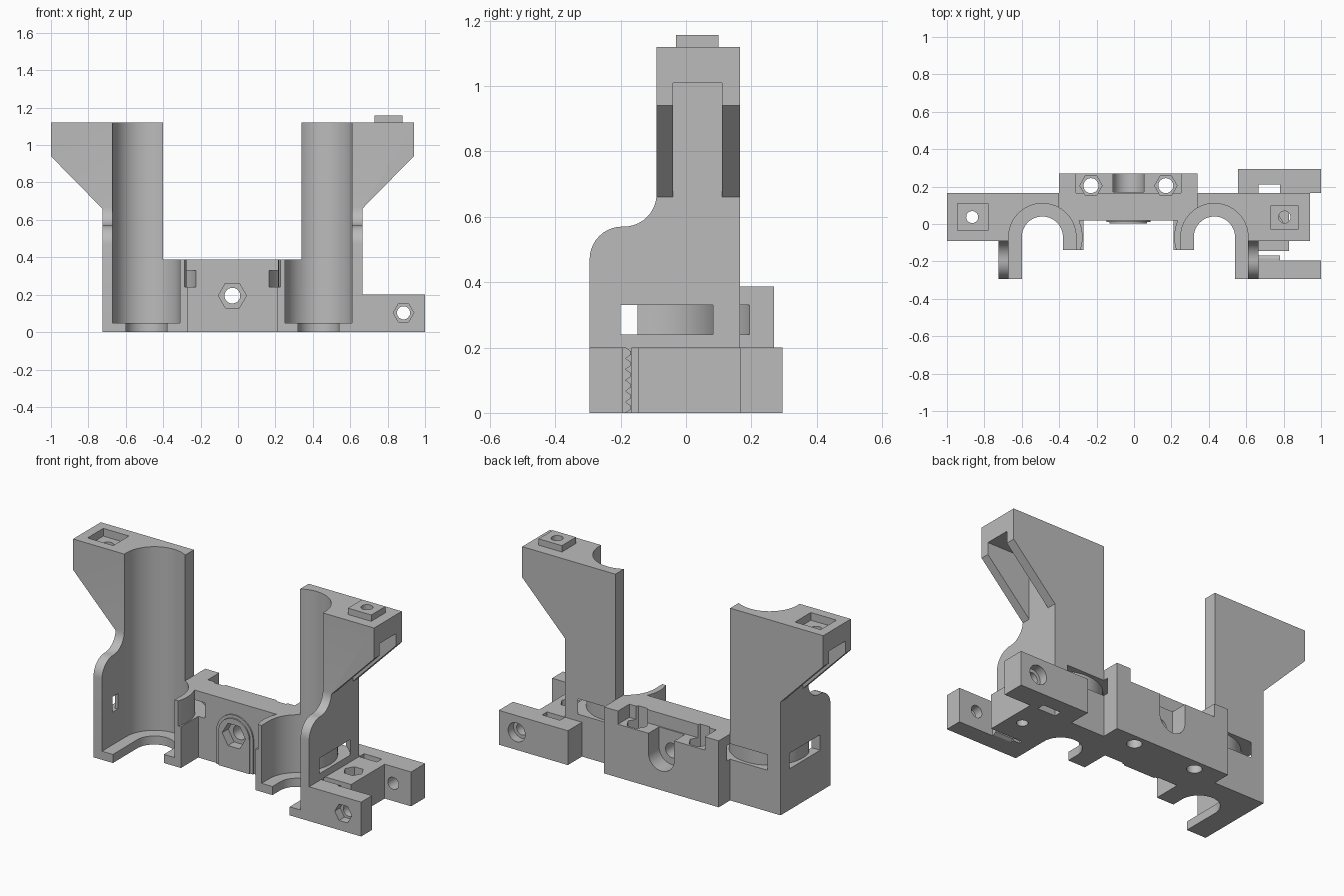
import bpy, bmesh, math
from mathutils import Vector

if "Cube" in bpy.data.objects:
    bpy.data.objects.remove(bpy.data.objects["Cube"])

grey = bpy.data.materials.new("plain grey")
grey.use_nodes = True
grey.diffuse_color = (0.5, 0.5, 0.5, 1)
grey.node_tree.nodes["Principled BSDF"].inputs["Base Color"].default_value = (0.5, 0.5, 0.5, 1)

MID = -0.03          # mirror line of the twin brackets
ROD, ROD_Y = 0.46, -0.07   # rod channel centre


def prism(name, pts, axis, lo, hi):
    """Extrude a 2D outline along an axis."""
    order = {"x": lambda a, b, c: (c, a, b), "y": lambda a, b, c: (a, c, b),
             "z": lambda a, b, c: (a, b, c)}[axis]
    bm = bmesh.new()
    face = bm.faces.new([bm.verts.new(order(a, b, lo)) for a, b in pts])
    new = bmesh.ops.extrude_face_region(bm, geom=[face])["geom"]
    move = Vector(order(0, 0, hi - lo))
    bmesh.ops.translate(bm, vec=move, verts=[v for v in new if isinstance(v, bmesh.types.BMVert)])
    bmesh.ops.recalc_face_normals(bm, faces=bm.faces)
    mesh = bpy.data.meshes.new(name)
    bm.to_mesh(mesh)
    bm.free()
    mesh.materials.append(grey)
    ob = bpy.data.objects.new(name, mesh)
    bpy.context.scene.collection.objects.link(ob)
    return ob


def box(name, x0, x1, y0, y1, z0, z1):
    return prism(name, [(x0, y0), (x1, y0), (x1, y1), (x0, y1)], "z", z0, z1)


def arc(a, b, r, start, end, n):
    steps = [math.radians(start + (end - start) * i / n) for i in range(n + 1)]
    return [(a + r * math.cos(t), b + r * math.sin(t)) for t in steps]


def rod(name, a, b, r, axis, lo, hi, n=32):
    return prism(name, arc(a, b, r, 0, 360, n)[:-1], axis, lo, hi)


def combine(target, tool, op="DIFFERENCE"):
    mod = target.modifiers.new("bool", "BOOLEAN")
    mod.operation, mod.object, mod.solver = op, tool, "EXACT"
    bpy.context.view_layer.objects.active = target
    bpy.ops.object.modifier_apply(modifier=mod.name)
    bpy.data.objects.remove(tool)


def cut(target, *tools):
    for t in tools:
        combine(target, t)


def add(target, *tools):
    for t in tools:
        combine(target, t, "UNION")


def side_box(s, u0, u1, *yz):
    a, b = sorted((MID + s * u0, MID + s * u1))
    return box("tool", a, b, *yz)


def u_slot(cx, r, z0, z1):
    return prism("tool", arc(cx, ROD_Y, r, 0, 180, 32) + [(cx - r, -0.5), (cx + r, -0.5)], "z", z0, z1)


# Centre body with lowered rear shelf
frame = box("bracket_frame", MID - 0.37, MID + 0.37, 0.02, 0.27, 0, 0.387)
cut(frame, box("tool", MID - 0.28, MID + 0.28, 0.165, 0.4, 0.31, 0.6))

# Twin rod brackets
shoulder = ([(-0.295, 0)] + arc(-0.195, 0.47, 0.1, 180, 90, 10)
            + arc(-0.19, 0.67, 0.1, 270, 360, 10) + [(0, 0.67), (0, 0)])
for s in (1, -1):
    outline = [(0.37, 0.1), (0.37, 1.12), (0.97, 1.12), (0.97, 0.94), (0.695, 0.66), (0.695, 0.1)]
    tower = prism("tower", [(MID + s * u, z) for u, z in outline], "y", -0.09, 0.165)
    a, b = sorted((MID + s * 0.638, MID + s * 0.695))
    lip = rod("lip", MID + s * ROD, ROD_Y, 0.215, "z", 0.2, 0.387, 48)
    cut(lip, box("tool", -2, 2, -1, -0.14, 0, 1))
    add(frame, tower,
        side_box(s, 0.24, 0.695, -0.09, 0.165, 0, 0.24),
        side_box(s, 0.24, 0.4, -0.14, 0, 0, 0.24),
        side_box(s, 0.57, 0.695, -0.295, 0, 0, 0.1),
        prism("tool", shoulder, "x", a, b), lip)

# Right clamp block and rear arm
add(frame, box("tool", 0.6, 0.83, -0.145, 0.18, 0, 0.2),
    box("tool", 0.555, 1, 0.165, 0.295, 0, 0.2),
    box("tool", 0.63, 1, -0.295, -0.195, 0, 0.2))
cut(frame, box("tool", 0.665, 0.78, 0.165, 0.21, -1, 0.3),
    box("tool", 0.625, 0.9, -0.165, -0.145, -1, 0.2))

for s in (1, -1):
    cx = MID + s * ROD
    # Rod channel with a narrower ledge at the foot
    cut(frame, u_slot(cx, 0.18, 0.05, 2), u_slot(cx, 0.11, -1, 0.1))
    # Strap groove around the channel
    ring = rod("ring", cx, ROD_Y, 0.28, "z", 0.24, 0.33, 64)
    cut(ring, rod("tool", cx, ROD_Y, 0.215, "z", 0, 1, 64), box("tool", -2, 2, -1, -0.15, 0, 1))
    cut(frame, ring, side_box(s, 0.6, 0.75, -0.2, -0.149, 0.24, 0.33))
    # Hollow under the overhang
    cut(frame, side_box(s, 0.695, 1.2, -0.04, 0.11, 0.5, 1.01))
    # Vertical screw holes with nut seats in the shelf
    cut(frame, rod("tool", MID + s * 0.2, 0.205, 0.04, "z", -1, 1),
        rod("tool", MID + s * 0.2, 0.205, 0.06, "z", 0.22, 1, 6))

# Left top socket and right top peg
cut(frame, box("tool", -0.945, -0.78, -0.035, 0.11, 1.075, 2),
    rod("tool", -0.865, 0.037, 0.032, "z", 0.9, 2))
add(frame, box("tool", 0.73, 0.88, -0.03, 0.1, 1.1, 1.157))
cut(frame, rod("tool", 0.805, 0.037, 0.032, "z", 0.9, 2))

# Arched front boss
for half, front in ((0.118, 0.012), (0.1, 0.004)):
    arch = arc(MID, 0.195, half, 0, 180, 24) + [(MID - half, 0), (MID + half, 0)]
    add(frame, prism("boss", arch, "y", front, 0.1))

# Central screw hole, front nut seat, rear head recess open at the shelf
recess = arc(MID, 0.195, 0.083, 180, 360, 24) + [(MID + 0.083, 0.6), (MID - 0.083, 0.6)]
cut(frame, rod("tool", MID, 0.195, 0.042, "y", -1, 1),
    rod("tool", MID, 0.195, 0.075, "y", -0.1, 0.06, 6),
    prism("tool", recess, "y", 0.172, 0.5))

# Clamp screw holes and block nut seat
cut(frame, rod("tool", 0.885, 0.103, 0.035, "y", -1, 1),
    rod("tool", 0.885, 0.103, 0.055, "y", -1, -0.245, 6),
    rod("tool", 0.885, 0.103, 0.055, "y", 0.245, 1),
    rod("tool", 0.745, 0.0, 0.03, "z", -1, 0.22),
    rod("tool", 0.745, 0.0, 0.055, "z", 0.13, 0.22, 6))

# Toothed belt grip on the front arm
teeth = [(-0.2, 0)]
for i in range(6):
    teeth += [(-0.185, i / 30), (-0.168, (i + 0.35) / 30), (-0.168, (i + 0.65) / 30)]
teeth += [(-0.185, 0.2), (-0.2, 0.2)]
grip = prism("belt_grip", teeth, "x", 0.66, 0.78)

for ob in (frame, grip):
    bpy.ops.object.select_all(action="DESELECT")
    ob.select_set(True)
    bpy.context.view_layer.objects.active = ob
    bpy.ops.object.shade_smooth_by_angle(angle=math.radians(25))
